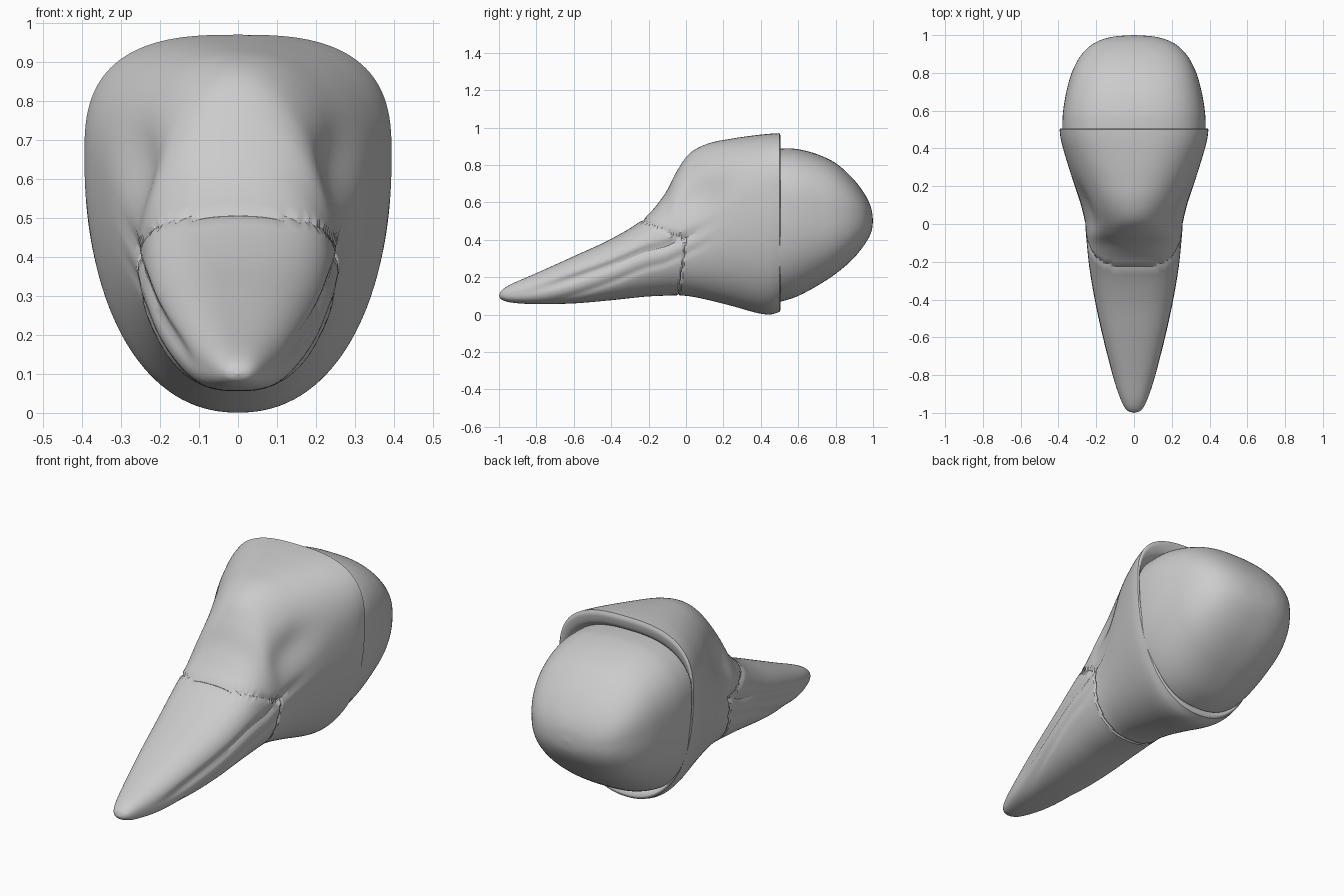
import bpy, bmesh, math

if "Cube" in bpy.data.objects:
    bpy.data.objects.remove(bpy.data.objects["Cube"])

N = 128      # points around each section
SUB = 8      # rings between key sections

# Section: y, half width, top z, bottom z, z of widest point, top exponent, bottom exponent
FACE = [
    (-1.0, 0.0, 0.10, 0.10, 0.10, 2.0, 2.0),
    (-0.985, 0.038, 0.13, 0.08, 0.105, 2.1, 2.2),
    (-0.93, 0.07, 0.165, 0.064, 0.11, 2.3, 2.5),
    (-0.80, 0.115, 0.222, 0.056, 0.13, 2.4, 2.7),
    (-0.60, 0.167, 0.312, 0.060, 0.19, 2.5, 2.6),
    (-0.40, 0.21, 0.405, 0.077, 0.26, 2.5, 2.5),
    (-0.23, 0.238, 0.51, 0.095, 0.33, 2.5, 2.4),
    (-0.12, 0.25, 0.635, 0.101, 0.36, 2.2, 2.3),
    (-0.05, 0.256, 0.765, 0.103, 0.39, 2.1, 2.3),
    (0.02, 0.263, 0.862, 0.098, 0.42, 2.0, 2.25),
    (0.12, 0.288, 0.915, 0.078, 0.47, 2.2, 2.2),
    (0.25, 0.33, 0.942, 0.045, 0.55, 2.4, 2.2),
    (0.38, 0.37, 0.960, 0.009, 0.61, 2.6, 2.2),
    (0.45, 0.388, 0.967, 0.001, 0.64, 2.7, 2.2),
    (0.50, 0.394, 0.970, 0.015, 0.66, 2.8, 2.2),
]
RIM = [
    (0.50, 0.394, 0.970, 0.015, 0.66, 2.8, 2.2),
    (0.506, 0.388, 0.945, 0.03, 0.65, 2.8, 2.2),
    (0.495, 0.381, 0.905, 0.055, 0.62, 2.7, 2.3),
    (0.47, 0.376, 0.885, 0.07, 0.57, 2.6, 2.4),
]
BACK = [
    (0.45, 0.376, 0.887, 0.058, 0.57, 2.6, 2.35),
    (0.52, 0.379, 0.889, 0.073, 0.57, 2.6, 2.4),
    (0.60, 0.375, 0.884, 0.10, 0.57, 2.6, 2.4),
    (0.70, 0.358, 0.858, 0.153, 0.56, 2.6, 2.45),
    (0.80, 0.33, 0.81, 0.218, 0.54, 2.6, 2.5),
    (0.89, 0.283, 0.73, 0.295, 0.53, 2.5, 2.5),
    (0.955, 0.215, 0.645, 0.375, 0.515, 2.4, 2.4),
    (0.99, 0.12, 0.57, 0.44, 0.505, 2.2, 2.2),
    (1.0, 0.0, 0.50, 0.50, 0.50, 2.0, 2.0),
]


def smooth_rows(rows):
    """Catmull-Rom interpolation between the key sections."""
    out = []
    for i in range(len(rows) - 1):
        p = [rows[max(i - 1, 0)], rows[i], rows[i + 1], rows[min(i + 2, len(rows) - 1)]]
        for k in range(SUB):
            t = k / SUB
            out.append([0.5 * (2 * b + (c - a) * t + (2 * a - 5 * b + 4 * c - d) * t * t
                               + (3 * b - a - 3 * c + d) * t ** 3) for a, b, c, d in zip(*p)])
    return out + [list(rows[-1])]


def sculpt(x, y, z, zw):
    """Grooves along the beak edge and the sunken eye areas."""
    fade = 1 / (1 + math.exp(-(y + 0.72) / 0.05)) / (1 + math.exp((y - 0.10) / 0.04))
    d = 0.014 * fade * math.exp(-((z - zw - 0.005) / 0.022) ** 2)
    d += 0.007 * fade * math.exp(-((z - zw + 0.085) / 0.02) ** 2)
    u = 0.8 * (y - 0.09) + 0.6 * (z - 0.64)
    v = -0.6 * (y - 0.09) + 0.8 * (z - 0.64)
    d += 0.028 * math.exp(-(u / 0.14) ** 2 - (v / 0.08) ** 2)
    return x - math.copysign(d * min(1, abs(x) / 0.1), x)


def make_part(name, rows, detail=False, keep=None):
    bm = bmesh.new()
    rings = []
    for y, w, top, bot, zw, nt, nb in smooth_rows(rows):
        ring = []
        for j in range(N):
            a = 2 * math.pi * j / N
            c, s = math.cos(a), math.sin(a)
            n = nt if s >= 0 else nb
            x = math.copysign(abs(c) ** (2 / n), c) * w
            h = abs(s) ** (2 / n)
            z = zw + (top - zw) * h if s >= 0 else zw - (zw - bot) * h
            if detail:
                x = sculpt(x, y, z, zw)
            ring.append(bm.verts.new((x, y, z)))
        rings.append(ring)
    for r0, r1 in zip(rings, rings[1:]):
        for j in range(N):
            k = (j + 1) % N
            bm.faces.new((r0[j], r0[k], r1[k], r1[j]))
    bmesh.ops.remove_doubles(bm, verts=bm.verts, dist=1e-5)
    bmesh.ops.recalc_face_normals(bm, faces=bm.faces)
    total = sum(f.normal.x * f.calc_center_median().x * f.calc_area() for f in bm.faces)
    if total < 0 and name != "mask_rim":
        bmesh.ops.reverse_faces(bm, faces=bm.faces)
    if keep:
        drop = [f for f in bm.faces if not keep(f.calc_center_median())]
        bmesh.ops.delete(bm, geom=drop, context='FACES')
        # press the seam edge in, leaving a fine groove between the two parts
        bm.normal_update()
        edge = [v for v in bm.verts if v.is_boundary and v.co.y < 0.2]
        for v, n in [(v, v.normal.copy()) for v in edge]:
            v.co -= n * 0.007
    me = bpy.data.meshes.new(name)
    bm.to_mesh(me)
    bm.free()
    ob = bpy.data.objects.new(name, me)
    bpy.context.collection.objects.link(ob)
    bpy.ops.object.select_all(action='DESELECT')
    ob.select_set(True)
    bpy.context.view_layer.objects.active = ob
    bpy.ops.object.shade_smooth_by_angle(angle=math.radians(30 if keep else 60))
    return ob


def in_beak(p):
    """Seam between beak and face: slopes forward over the top."""
    seam = -0.24 * (p.z - 0.4) / 0.11 if p.z > 0.4 else -0.04 + 0.04 * (p.z - 0.1) / 0.3
    return p.y < max(seam, -0.25)


# Beak and face share one surface, split at the seam
make_part("beak", FACE, True, in_beak)
make_part("face_shell", FACE, True, lambda p: not in_beak(p))
# Rolled edge of the face shell
make_part("mask_rim", RIM)
# Rounded back of the head
make_part("head_back", BACK)
